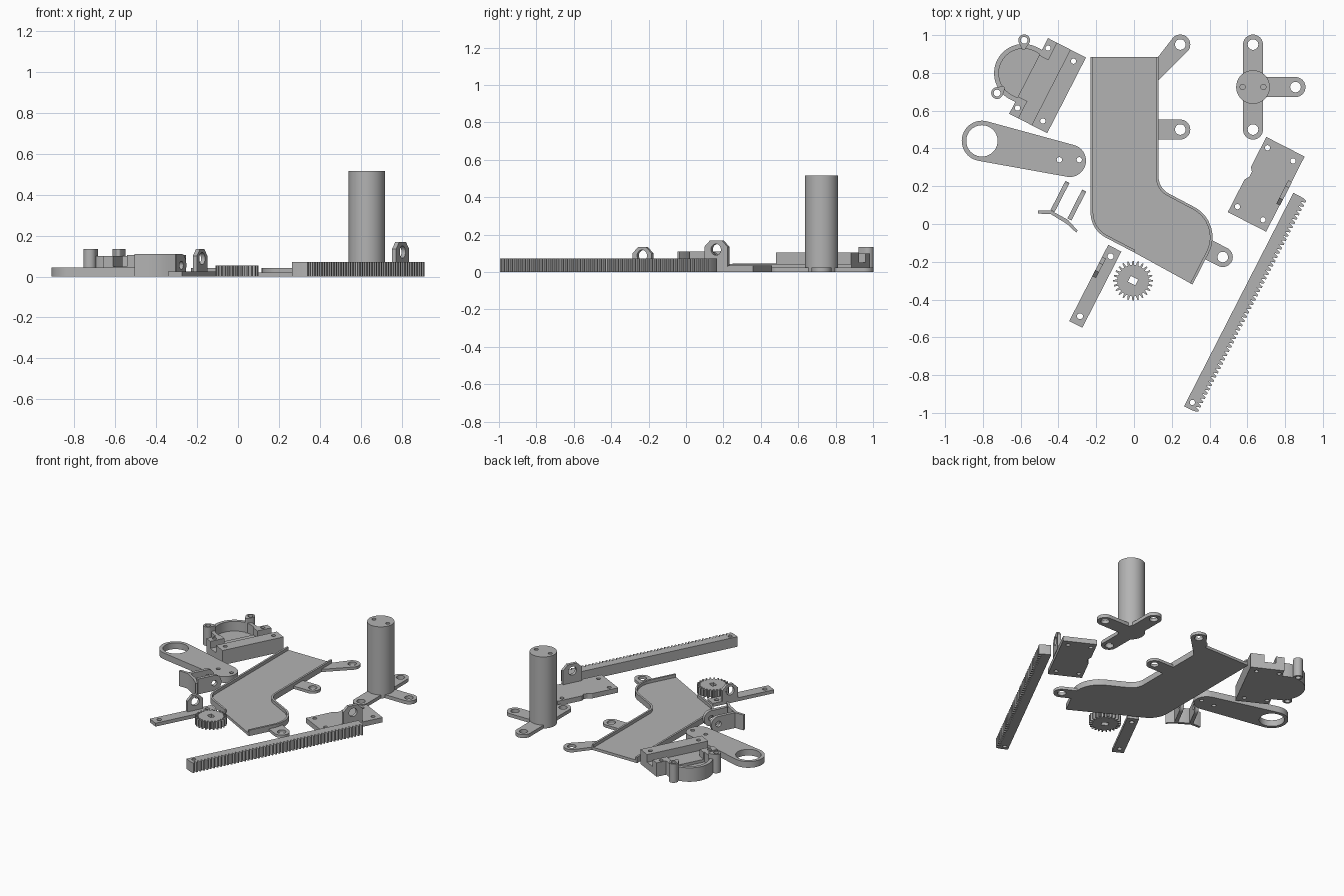
import bpy, bmesh, math
from mathutils import Matrix, Vector
from mathutils.geometry import convex_hull_2d

if "Cube" in bpy.data.objects:
    bpy.data.objects.remove(bpy.data.objects["Cube"])

grey = bpy.data.materials.new("grey_plastic")
grey.diffuse_color = (0.45, 0.45, 0.45, 1)
grey.use_nodes = True
grey.node_tree.nodes["Principled BSDF"].inputs["Base Color"].default_value = grey.diffuse_color
U, V = Vector((0.456, 0.89)), Vector((0.89, -0.456))   # slanted layout axes


def circle(x, y, r, n=40):
    return [(x + r * math.cos(2 * math.pi * i / n), y + r * math.sin(2 * math.pi * i / n)) for i in range(n)]


def hull(*circles):
    pts = [Vector(p) for c in circles for p in circle(*c)]
    return [tuple(pts[i]) for i in convex_hull_2d(pts)]


def rect(x0, x1, y0, y1):
    return [(x0, y0), (x1, y0), (x1, y1), (x0, y1)]


def fillet(pts, closed=True, n=10):
    """Round the corners of (x, y, radius) points."""
    out = []
    for i, (x, y, r) in enumerate(pts):
        p = Vector((x, y))
        if r == 0 or (not closed and i in (0, len(pts) - 1)):
            out.append((x, y))
            continue
        a = (Vector(pts[i - 1][:2]) - p).normalized()
        b = (Vector(pts[(i + 1) % len(pts)][:2]) - p).normalized()
        half = a.angle(b) / 2
        c = p + (a + b).normalized() * r / math.sin(half)
        s, e = p + a * r / math.tan(half) - c, p + b * r / math.tan(half) - c
        for k in range(n + 1):
            d = s.lerp(e, k / n).normalized() * r
            out.append(tuple(c + d))
    return out


def strip(path, w):
    """Thin band on the left of an open path."""
    inner = []
    for i, p in enumerate(path):
        a, b = Vector(path[max(i - 1, 0)]), Vector(path[min(i + 1, len(path) - 1)])
        d = (b - a).normalized()
        inner.append((p[0] - d.y * w, p[1] + d.x * w))
    return path + inner[::-1]


def frame(cx, cy):
    """Map (along, across) points of a slanted part to the layout."""
    return lambda pts: [tuple(Vector((cx, cy)) + U * p[0] + V * p[1]) for p in pts]


def plate(name, outline, z0, z1, holes=(), matrix=None):
    """Extrude an outline with holes from z0 to z1."""
    cu = bpy.data.curves.new(name, 'CURVE')
    cu.dimensions, cu.fill_mode, cu.extrude = '2D', 'BOTH', (z1 - z0) / 2
    for loop in [outline, *holes]:
        sp = cu.splines.new('POLY')
        sp.points.add(len(loop) - 1)
        for q, p in zip(sp.points, loop):
            q.co = (p[0], p[1], 0, 1)
        sp.use_cyclic_u = True
    tmp = bpy.data.objects.new(name + "_profile", cu)
    bpy.context.collection.objects.link(tmp)
    me = bpy.data.meshes.new_from_object(tmp.evaluated_get(bpy.context.evaluated_depsgraph_get()))
    bpy.data.objects.remove(tmp)
    me.transform(Matrix.Translation((0, 0, (z0 + z1) / 2)))
    if matrix:
        me.transform(matrix)
    bm = bmesh.new()
    bm.from_mesh(me)
    bmesh.ops.remove_doubles(bm, verts=bm.verts, dist=1e-5)
    bmesh.ops.recalc_face_normals(bm, faces=bm.faces)
    bm.to_mesh(me)
    bm.free()
    me.materials.clear()
    me.materials.append(grey)
    ob = bpy.data.objects.new(name, me)
    bpy.context.collection.objects.link(ob)
    bpy.ops.object.select_all(action='DESELECT')
    ob.select_set(True)
    bpy.context.view_layer.objects.active = ob
    bpy.ops.object.shade_smooth_by_angle(angle=math.radians(30))
    return ob


def upright(x, y):
    """Profile x runs along the slant, profile y runs up."""
    return Matrix(((U.x, 0, V.x, x), (U.y, 0, V.y, y), (0, 1, 0, 0), (0, 0, 0, 1)))


def lug(name, x, y, length, z0, z1, hole_z, t=0.022):
    h, c = length / 2, 0.035
    prof = [(-h, z0), (h, z0), (h, z1 - c), (h - c, z1), (c - h, z1), (-h, z1 - c)]
    plate(name, prof, -t / 2, t / 2, [circle(0, hole_z, 0.03)], upright(x, y))


# Bent chute: floor, two lips and three screw tabs
left = fillet([(-0.23, 0.885, 0), (-0.23, -0.03, 0.15), (0.0, -0.15, 0)], False)
right = fillet([(0.31, -0.32, 0), (0.477, 0.006, 0.18), (0.13, 0.19, 0.1), (0.13, 0.885, 0)], False)
plate("chute_floor", left + right, 0, 0.02)
plate("chute_left_lip", strip(left, 0.014), 0.02, 0.042)
plate("chute_right_lip", strip(right, 0.014), 0.02, 0.042)
tab_hole = 0.028
plate("chute_side_tab", hull((0.245, 0.5, 0.053), (0.17, 0.5, 0.053)) + [], 0, 0.02, [circle(0.245, 0.5, tab_hole)])
plate("chute_side_tab_root", rect(0.12, 0.19, 0.447, 0.553), 0, 0.02)
d = 0.053 * math.sqrt(0.5)
plate("chute_top_tab", [(0.12, 0.875), (0.12, 0.752)] +
      [(0.245 + 0.053 * math.cos(a), 0.95 + 0.053 * math.sin(a))
       for a in [math.radians(-45 + 9 * i) for i in range(21)]], 0, 0.02, [circle(0.245, 0.95, tab_hole)])
plate("chute_end_tab", hull((0.47, -0.175, 0.053), (0.385, -0.131, 0.053)), 0, 0.02, [circle(0.47, -0.175, tab_hole)])

# Motor cradle: floor, clamp bar, half ring, corner blocks and ears
F = frame(-0.4575, 0.7325)
cv = -0.144
arc = lambda r: [(r * math.cos(a), cv - r * math.sin(a)) for a in [math.pi * i / 32 for i in range(33)]]
hole = lambda u, v: F(circle(u, v, 0.014, 20))
plate("cradle_floor", F(rect(-0.225, 0.225, -0.113, 0.02)), 0, 0.05, [hole(0.178, -0.088), hole(-0.178, -0.088)])
plate("cradle_bar", F(rect(-0.225, 0.225, 0.02, 0.113)), 0, 0.105, [hole(0.178, 0.063), hole(-0.178, 0.063)])
plate("cradle_disc", F([(0.155, -0.113)] + arc(0.155) + [(-0.155, -0.113)]), 0, 0.03)
plate("cradle_ring", F([(0.155, -0.113)] + arc(0.155) + [(-0.155, -0.113), (-0.13, -0.113)] +
      arc(0.13)[::-1] + [(0.13, -0.113)]), 0.03, 0.1)
for s, side in ((1, "back"), (-1, "front")):
    plate("cradle_block_" + side, F(rect(min(s * 0.122, s * 0.225), max(s * 0.122, s * 0.225), -0.113, -0.058)),
          0.05, 0.1, [hole(s * 0.178, -0.088)])
    plate("cradle_ear_" + side, F(hull((s * 0.157, -0.22, 0.031), (s * 0.122, -0.205, 0.012))), 0, 0.135,
          [F(circle(s * 0.157, -0.22, 0.018))])

# Ring lever
plate("ring_lever", hull((-0.805, 0.44, 0.107), (-0.34, 0.335, 0.086)), 0, 0.045,
      [circle(-0.805, 0.44, 0.083), circle(-0.395, 0.34, 0.014, 20), circle(-0.29, 0.34, 0.014, 20)])

# Forked bracket: bent face and two rounded arms
plate("fork_face", [(-0.507, 0.072), (-0.44, 0.072), (-0.35, 0.022), (-0.298, -0.035), (-0.306, -0.045),
                    (-0.355, 0), (-0.44, 0.052), (-0.507, 0.055)], 0, 0.11)
arm = fillet([(0, 0, 0), (0.172, 0, 0.05), (0.172, 0.11, 0.05), (0, 0.11, 0)])
for i, (x, y) in enumerate(((-0.431, 0.069), (-0.342, 0.024))):
    plate("fork_arm_%d" % (i + 1), arm, -0.012, 0.012, [circle(0.12, 0.055, 0.02)], upright(x, y))

# Link strip with upright lug
F = frame(-0.205, -0.33)
plate("link_strip", F(rect(-0.2265, 0.2265, -0.039, 0.039)), 0, 0.025,
      [F(circle(s * 0.178, 0.0, 0.016, 20)) for s in (1, -1)])
lug("link_lug", -0.185, -0.23, 0.115, 0.02, 0.135, 0.088)

# Pinion gear with keyed bore
teeth, outline = 24, []
for i in range(teeth):
    for f, r in ((-0.3, 0.083), (-0.13, 0.105), (0.13, 0.105), (0.3, 0.083)):
        a = 2 * math.pi * (i + f) / teeth
        outline.append((-0.005 + r * math.cos(a), -0.3 + r * math.sin(a)))
bore = [(-0.005 + x, -0.3 + y) for x, y in
        [tuple(U * p + V * q) for p, q in rect(-0.017, 0.017, -0.022, 0.022)]]
plate("pinion_gear", outline, 0, 0.055, [bore])

# Toothed rack
F = frame(0.265, -0.965)
length, n = 1.27, 50
p = length / n
prof = [(0, 0), (length, 0)]
for i in reversed(range(n)):
    prof += [((i + f) * p, v) for f, v in ((0.95, 0.058), (0.68, 0.08), (0.32, 0.08), (0.05, 0.058))]
plate("toothed_rack", F(prof), 0, 0.072, [F(circle(0.038, 0.03, 0.014, 20))])

# Mounting plate with notch and upright lug
F = frame(0.70, 0.21)
plate("mount_plate", F([(-0.2235, -0.114), (-0.03, -0.114), (-0.005, -0.098), (0.025, -0.098), (0.045, -0.114),
                        (0.2235, -0.114), (0.2235, 0.114), (-0.2235, 0.114)]), 0, 0.035,
      [F(circle(s * 0.175, v, 0.014, 20)) for s in (1, -1) for v in (-0.082, 0.07)])
lug("mount_lug", 0.795, 0.165, 0.14, 0.03, 0.17, 0.12)

# Handle post on a three-armed foot
plate("foot_bar", hull((0.63, 0.95, 0.053), (0.63, 0.5, 0.053)), 0, 0.025,
      [circle(0.63, y, 0.028) for y in (0.95, 0.5)])
plate("foot_arm", hull((0.855, 0.725, 0.053), (0.7, 0.725, 0.053)), 0, 0.025, [circle(0.855, 0.725, 0.028)])
post = circle(0.63, 0.725, 0.089, 64)
plate("handle_post", post, 0, 0.465)
plate("handle_top", post, 0.465, 0.515, [circle(x, 0.725, 0.014, 20) for x in (0.575, 0.685)])
